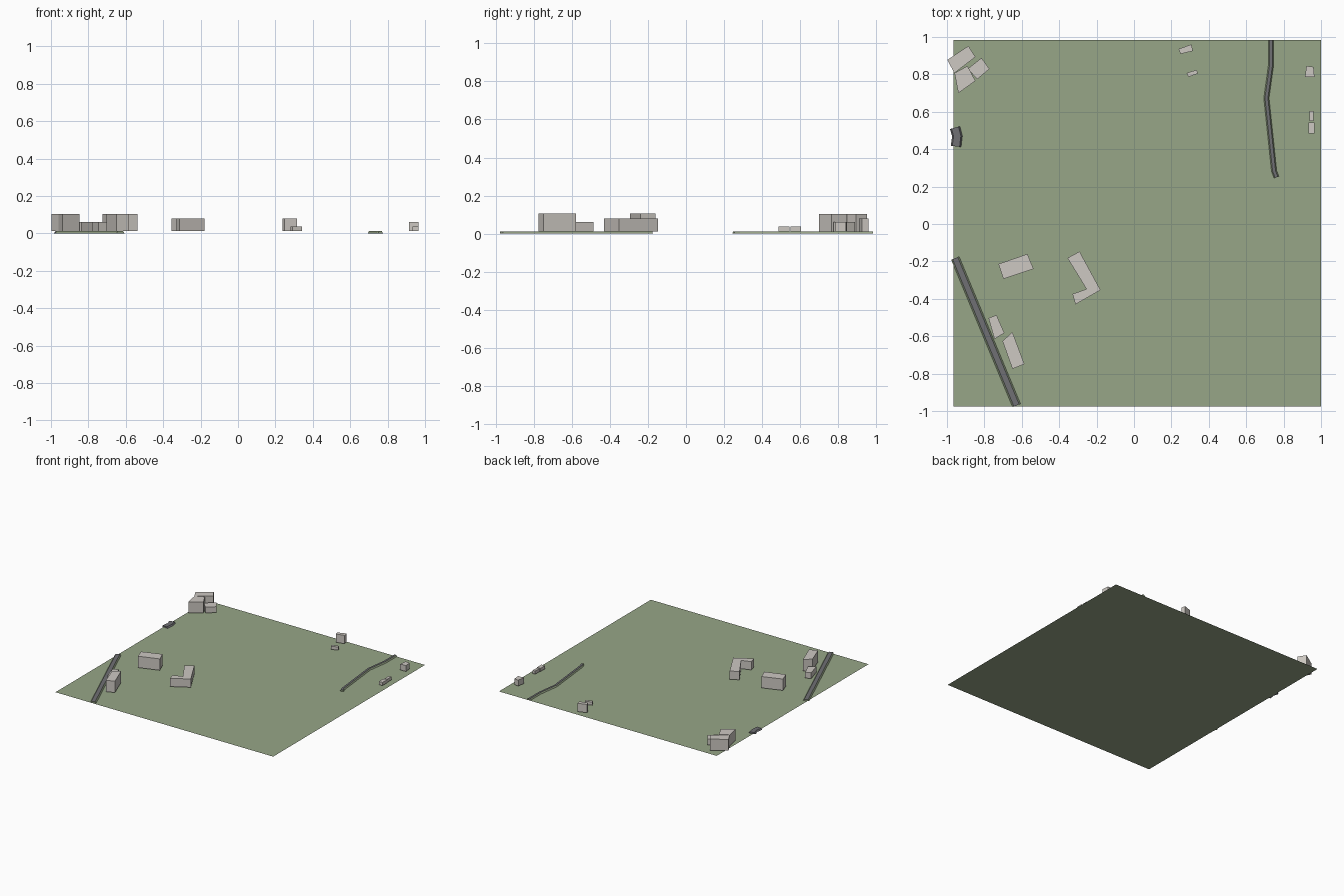
import bpy, bmesh
from mathutils import Vector

if "Cube" in bpy.data.objects:
    bpy.data.objects.remove(bpy.data.objects["Cube"])


def material(name, rgb):
    m = bpy.data.materials.new(name)
    m.diffuse_color = (*rgb, 1)
    m.use_nodes = True
    m.node_tree.nodes["Principled BSDF"].inputs["Base Color"].default_value = m.diffuse_color
    return m


GRASS = material("grass green", (0.31, 0.38, 0.245))
STONE = material("warm light grey", (0.61, 0.58, 0.54))
ASPHALT = material("asphalt grey", (0.16, 0.16, 0.175))


def finish(name, bm, mats):
    bmesh.ops.recalc_face_normals(bm, faces=bm.faces)
    me = bpy.data.meshes.new(name)
    bm.to_mesh(me)
    bm.free()
    for m in mats:
        me.materials.append(m)
    ob = bpy.data.objects.new(name, me)
    bpy.context.collection.objects.link(ob)
    return ob


def building(name, outline, top, base=0.012):
    """Extrude a footprint up to a flat roof."""
    bm = bmesh.new()
    f = bm.faces.new([bm.verts.new((x, y, base)) for x, y in outline])
    up = bmesh.ops.extrude_face_region(bm, geom=[f], use_keep_orig=True)
    for v in up["geom"]:
        if isinstance(v, bmesh.types.BMVert):
            v.co.z = top
    finish(name, bm, [STONE])


def road(name, path, width, slope, side, height=0.012):
    """Sweep a low trapezoid bank along a path: asphalt top, sloping sides."""
    pts = [Vector(p) for p in path]
    half = width / 2
    section = [(-half, 0.001), (-half + slope, height),
               (half - slope, height), (half, 0.001)]
    bm = bmesh.new()
    rings = []
    for i, p in enumerate(pts):
        d = (pts[min(i + 1, len(pts) - 1)] - pts[max(i - 1, 0)]).normalized()
        n = Vector((-d.y, d.x))
        rings.append([bm.verts.new((p.x + n.x * o, p.y + n.y * o, z))
                      for o, z in section])
    for a, b in zip(rings, rings[1:]):
        for k in range(4):
            j = (k + 1) % 4
            f = bm.faces.new((a[k], a[j], b[j], b[k]))
            f.material_index = 0 if k == 1 else 1
    for end in (rings[0], rings[-1]):
        bm.faces.new(end).material_index = 1
    finish(name, bm, [ASPHALT, side])


# ground sheet
bm = bmesh.new()
bm.faces.new([bm.verts.new(c) for c in
              ((-0.965, -0.975, 0), (1, -0.975, 0), (1, 0.983, 0), (-0.965, 0.983, 0))])
ground = finish("ground", bm, [GRASS])

# roads
road("long_road", [(-0.956, -0.183), (-0.628, -0.97)], 0.046, 0.008, GRASS)
road("winding_road", [(0.732, 0.983), (0.732, 0.845), (0.708, 0.674),
                      (0.749, 0.283), (0.762, 0.25)], 0.028, 0.006, GRASS)
road("short_road", [(-0.957, 0.515), (-0.945, 0.47), (-0.952, 0.415)],
     0.055, 0.008, ASPHALT)

# back left cluster
building("corner_block_rear", [(-0.998, 0.877), (-0.885, 0.952),
                               (-0.848, 0.893), (-0.96, 0.807)], 0.103)
building("corner_block_front", [(-0.96, 0.807), (-0.89, 0.845),
                                (-0.848, 0.765), (-0.939, 0.70)], 0.103)
building("corner_block_low", [(-0.89, 0.829), (-0.815, 0.888),
                              (-0.773, 0.829), (-0.837, 0.775)], 0.06)

# back middle pair
building("rear_house", [(0.238, 0.936), (0.307, 0.96),
                        (0.315, 0.925), (0.249, 0.909)], 0.08)
building("rear_shed", [(0.281, 0.807), (0.334, 0.824),
                       (0.342, 0.805), (0.291, 0.786)], 0.038)

# right edge houses
building("right_house", [(0.922, 0.845), (0.96, 0.84),
                         (0.965, 0.786), (0.914, 0.786)], 0.06)
building("right_shed_rear", [(0.938, 0.604), (0.961, 0.604),
                             (0.961, 0.55), (0.938, 0.55)], 0.038)
building("right_shed_front", [(0.933, 0.543), (0.965, 0.543),
                              (0.965, 0.485), (0.933, 0.485)], 0.038)

# front left blocks
building("long_block", [(-0.725, -0.214), (-0.57, -0.16),
                        (-0.537, -0.24), (-0.698, -0.294)], 0.105)
building("corner_shaped_block", [(-0.356, -0.182), (-0.291, -0.147), (-0.179, -0.353),
                                 (-0.313, -0.43), (-0.329, -0.374), (-0.254, -0.348)], 0.08)
building("roadside_low_block", [(-0.778, -0.503), (-0.735, -0.487),
                                (-0.693, -0.583), (-0.746, -0.615)], 0.06)
building("roadside_tall_block", [(-0.703, -0.626), (-0.65, -0.578),
                                 (-0.586, -0.749), (-0.65, -0.775)], 0.105)
